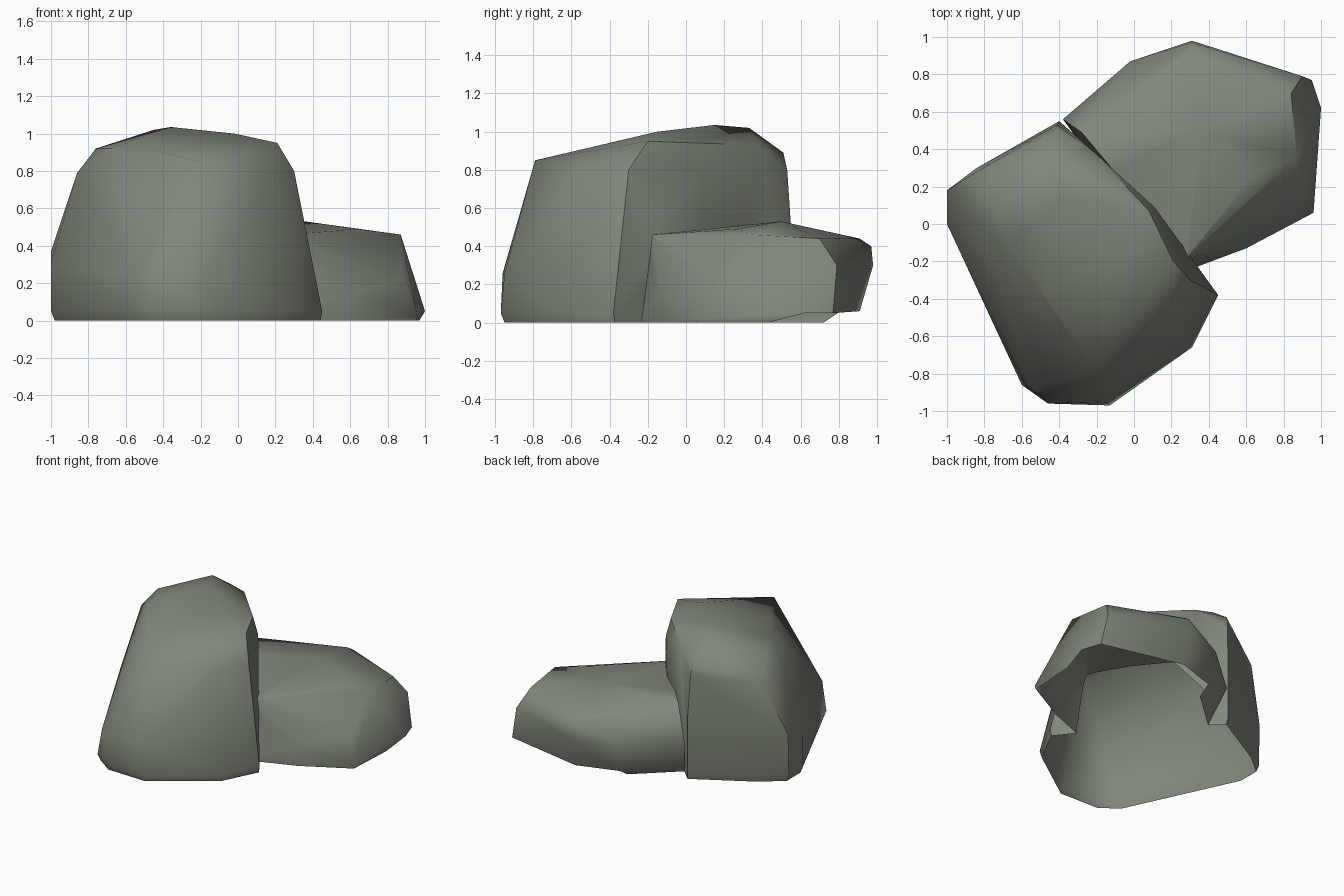
import bpy, bmesh, math

if "Cube" in bpy.data.objects:
    bpy.data.objects.remove(bpy.data.objects["Cube"])

stone = bpy.data.materials.new("grey green stone")
stone.diffuse_color = (0.215, 0.245, 0.195, 1)
stone.use_nodes = True
stone.node_tree.nodes["Principled BSDF"].inputs["Base Color"].default_value = stone.diffuse_color


def rock(name, layers):
    """Wrap a faceted skin round rings of corner points."""
    bm = bmesh.new()
    for ring in layers:
        for p in ring:
            bm.verts.new(p)
    bmesh.ops.convex_hull(bm, input=bm.verts)
    loose = [v for v in bm.verts if not v.link_faces]
    bmesh.ops.delete(bm, geom=loose, context='VERTS')
    bmesh.ops.recalc_face_normals(bm, faces=bm.faces)
    mesh = bpy.data.meshes.new(name)
    bm.to_mesh(mesh)
    bm.free()
    mesh.materials.append(stone)
    obj = bpy.data.objects.new(name, mesh)
    bpy.context.collection.objects.link(obj)
    return obj


def at(z, *xy):
    return [(x, y, z) for x, y in xy]


# Tall boulder: foot, widest line, waist, shoulders, crown
foot = [(-1, 0), (-1, .17), (-.84, .30), (-.40, .55), (.10, .07), (.45, -.38),
        (.31, -.66), (-.13, -.97), (-.46, -.96), (-.60, -.86)]
tall = rock("boulder_pair", [
    at(0, *[(x * .98, y * .98) for x, y in foot]),
    at(.05, *foot),
    [(-1, .0, .30), (-1, .18, .37), (-.84, .30, .50), (-.40, .55, .50),
     (-.55, -.88, .26), (-.45, -.96, .26), (-.16, -.95, .26)],
    [(-.86, .05, .79), (-.84, .28, .76), (-.41, .53, .80), (.11, .09, .80),
     (.30, -.30, .80), (.20, -.52, .79), (.02, -.64, .81), (-.20, -.79, .85)],
    [(-.76, .10, .92), (-.68, -.12, .92), (-.48, -.37, .92), (-.42, .51, .89),
     (-.22, .39, .93), (.08, .07, .94), (.21, -.20, .95)],
    [(-.45, .33, 1.02), (-.36, .15, 1.035), (-.02, -.15, 1.0)],
])

# Low boulder leaning against it: foot, belly, rim, top
low = rock("low_boulder", [
    at(0, (-.30, .45), (.28, -.25), (.60, -.13), (.95, .06), (.97, .43),
       (.75, .72), (.0, .72)),
    [(.96, .06, .02), (1, .62, .05), (.95, .77, .05), (.31, .91, .06),
     (.0, .81, .06)],
    [(.60, -.13, .15), (.88, .12, .22), (.28, -.22, .20), (.90, .79, .30),
     (.31, .98, .30), (-.02, .87, .30), (-.38, .56, .28)],
    [(.31, .97, .40), (.28, -.18, .46), (.64, .26, .49), (.87, .36, .46),
     (.84, .70, .44), (.30, .91, .44)],
    [(-.28, .49, .53), (.36, .50, .53)],
])

# Fuse both into one skin
union = tall.modifiers.new("fuse", 'BOOLEAN')
union.operation = 'UNION'
union.solver = 'EXACT'
union.object = low
bpy.ops.object.select_all(action='DESELECT')
tall.select_set(True)
bpy.context.view_layer.objects.active = tall
bpy.ops.object.modifier_apply(modifier=union.name)
bpy.data.objects.remove(low)

# The underside is open
bm = bmesh.new()
bm.from_mesh(tall.data)
under = [f for f in bm.faces
         if f.normal.z < -.8 and f.calc_center_median().z < .06]
bmesh.ops.delete(bm, geom=under, context='FACES')
bm.to_mesh(tall.data)
bm.free()
bpy.ops.object.shade_smooth_by_angle(angle=math.radians(45))
